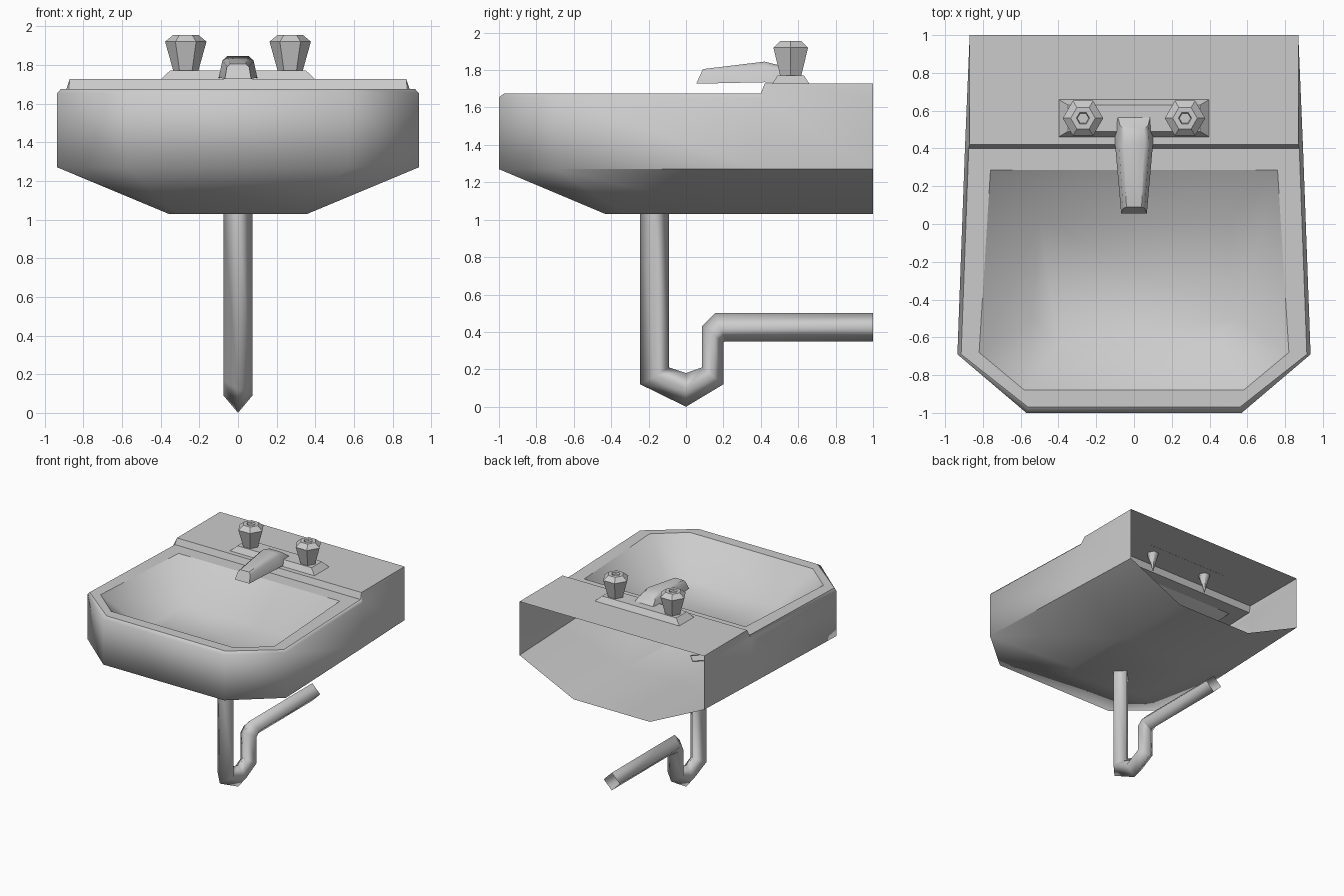
import bpy, bmesh, math

if "Cube" in bpy.data.objects:
    bpy.data.objects.remove(bpy.data.objects["Cube"])

GREY = (0.6, 0.6, 0.6, 1)
ceramic = bpy.data.materials.new("light_grey")
ceramic.use_nodes = True
ceramic.diffuse_color = GREY
ceramic.node_tree.nodes["Principled BSDF"].inputs["Base Color"].default_value = GREY


def finish(bm, name, angle=0):
    """Turn the bmesh into an object, smooth below the given angle."""
    mesh = bpy.data.meshes.new(name)
    bm.to_mesh(mesh)
    bm.free()
    mesh.materials.append(ceramic)
    obj = bpy.data.objects.new(name, mesh)
    bpy.context.collection.objects.link(obj)
    if angle:
        bpy.ops.object.select_all(action='DESELECT')
        obj.select_set(True)
        bpy.context.view_layer.objects.active = obj
        bpy.ops.object.shade_smooth_by_angle(angle=math.radians(angle))
    return obj


def ring(bm, half, z):
    """Outline from the left half, mirrored to the right half."""
    points = half + [(-x, y) for x, y in reversed(half)]
    return [bm.verts.new((x, y, z)) for x, y in points]


def bridge(bm, a, b, closed=True):
    n = len(a)
    for i in range(n if closed else n - 1):
        j = (i + 1) % n
        bm.faces.new((a[i], a[j], b[j], b[i]))


def loft(name, rings, caps=(True, True), angle=0):
    bm = bmesh.new()
    loops = [[bm.verts.new(p) for p in r] for r in rings]
    for a, b in zip(loops, loops[1:]):
        bridge(bm, a, b)
    for use, loop in zip(caps, (loops[0], loops[-1])):
        if use:
            bm.faces.new(loop)
    bmesh.ops.recalc_face_normals(bm, faces=bm.faces)
    return finish(bm, name, angle)


def rect(x0, x1, y0, y1, z):
    return [(x0, y0, z), (x1, y0, z), (x1, y1, z), (x0, y1, z)]


# Basin: outer shell open at the back, rim, bowl and raised shelf
bm = bmesh.new()
base = ring(bm, [(.36, 1), (.36, .3), (.36, -.33), (.32, -.43)], 1.03)
waist = ring(bm, [(.87, 1), (.895, .4), (.935, -.69), (.57, -1)], 1.27)
wall = ring(bm, [(.87, 1), (.895, .4), (.935, -.69), (.57, -1)], 1.655)
rim = ring(bm, [(.875, .4), (.915, -.69), (.56, -.97)], 1.676)
lip = ring(bm, [(.76, .285), (.82, -.68), (.58, -.88)], 1.676)
floor = ring(bm, [(.5, .02), (.54, -.5), (.4, -.64)], 1.4)
bm.faces.new(base)
bridge(bm, base, waist, False)
bridge(bm, waist, wall, False)
bridge(bm, wall[1:-1], rim, False)
bridge(bm, rim, lip)
bridge(bm, lip, floor)
bm.faces.new(floor)

shelf_front = ring(bm, [(.87, .42)], 1.727)
shelf_back = ring(bm, [(.87, 1)], 1.727)
bm.faces.new((rim[0], rim[-1], shelf_front[1], shelf_front[0]))
bm.faces.new((shelf_front[0], shelf_front[1], shelf_back[1], shelf_back[0]))
for i, k in ((0, 1), (-1, -2)):
    bm.faces.new((wall[i], wall[k], shelf_front[i], shelf_back[i]))
    bm.faces.new((wall[k], rim[i], shelf_front[i]))
bmesh.ops.recalc_face_normals(bm, faces=bm.faces)
bm.normal_update()
bm.faces.ensure_lookup_table()
if bm.faces[0].normal.z > 0:
    bmesh.ops.reverse_faces(bm, faces=bm.faces)
# Crisp rim and shelf edges, crisp fold along each side
for e in bm.edges:
    a, b = e.verts
    low_side = max(abs(v.co.z - 1.27) for v in e.verts) < .01 and a.co.x * b.co.x > .6
    if min(a.co.z, b.co.z) > 1.67 or low_side:
        e.smooth = False
finish(bm, "basin", 70)

# Tap plate with sloping sides
loft("tap_plate", [rect(-.4, .4, .46, .66, 1.725),
                   rect(-.35, .35, .49, .63, 1.772)])


# Hexagonal tap handles, each with a pointed stem below the shelf
def hexagon(cx, r, z):
    return [(cx + r * math.cos(k * math.pi / 3),
             .56 + r * math.sin(k * math.pi / 3), z) for k in range(6)]


for side, cx in (("left", .27), ("right", -.27)):
    loft(side + "_tap_handle", [hexagon(cx, .065, 1.77), hexagon(cx, .107, 1.92),
                                hexagon(cx, .065, 1.955), hexagon(cx, .035, 1.955),
                                hexagon(cx, .03, 1.94)])
    loft(side + "_tap_stem", [hexagon(cx, .05, 1.73), hexagon(cx, .003, 1.57)], angle=65)


# Spout: tapered cross-sections running forward
def section(y_low, y_top, z_low, z_top, low, top):
    shoulder = z_low + (z_top - z_low) * .8
    y_mid = y_low + (y_top - y_low) * .8
    return [(-low, y_low, z_low), (low, y_low, z_low), (top * 1.15, y_mid, shoulder),
            (top * .8, y_top, z_top), (-top * .8, y_top, z_top),
            (-top * 1.15, y_mid, shoulder)]


loft("spout", [section(.055, .09, 1.727, 1.805, .068, .05),
               section(.42, .42, 1.735, 1.845, .1, .07),
               section(.62, .5, 1.727, 1.825, .1, .065)], angle=40)

# Drain pipe: four-sided tube through a trap, as outer and inner bend points (y, z)
bends = [((-.245, 1.035), (-.09, 1.035)), ((-.245, .12), (-.09, .21)),
         ((0, 0), (0, .18)), ((.2, .12), (.085, .21)),
         ((.2, .345), (.085, .43)), ((.21, .35), (.155, .5)),
         ((1, .35), (1, .5))]
loft("drain_pipe",
     [[(0, *o), (.075, (o[0] + i[0]) / 2, (o[1] + i[1]) / 2),
       (0, *i), (-.075, (o[0] + i[0]) / 2, (o[1] + i[1]) / 2)] for o, i in bends],
     caps=(False, False), angle=95)
